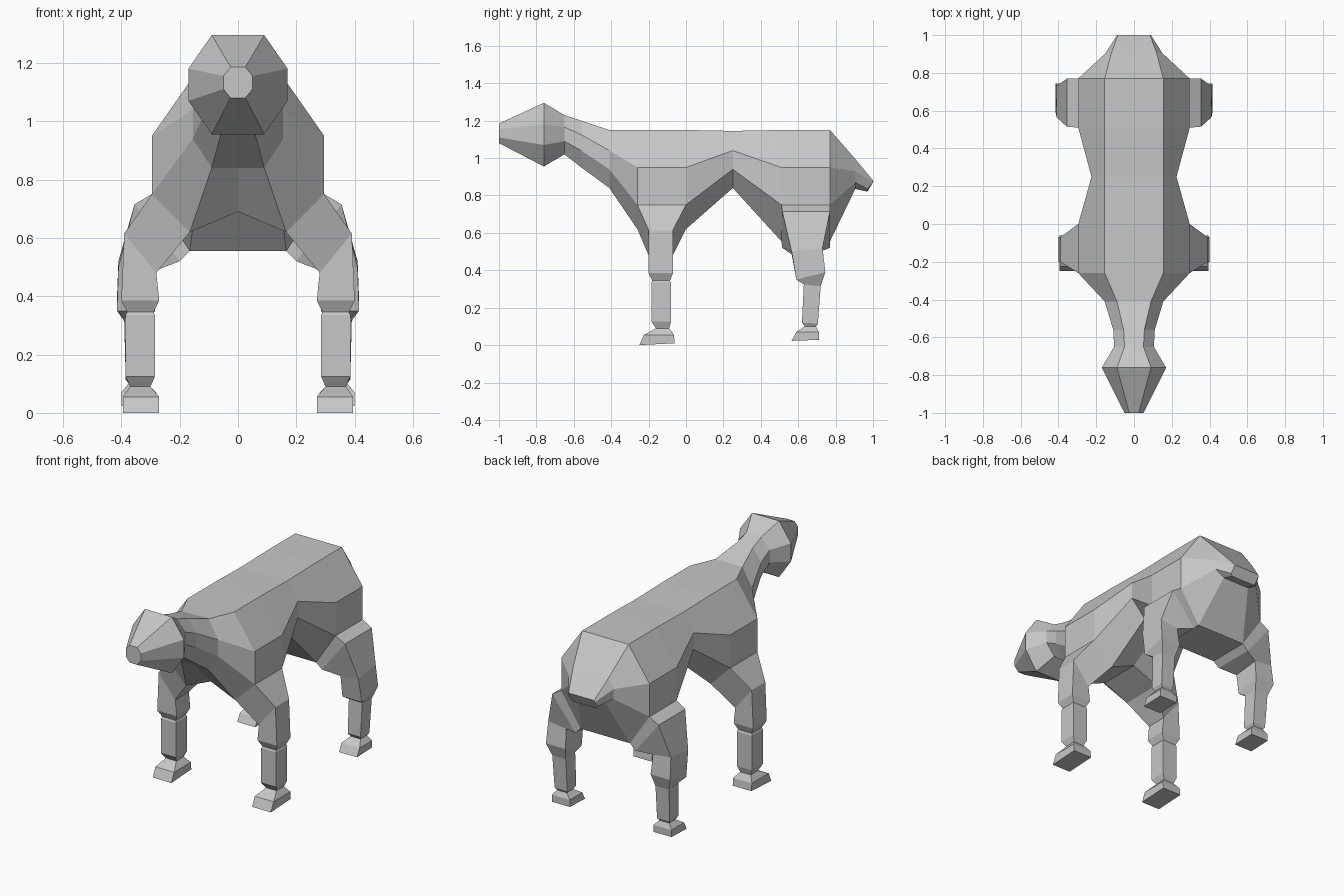
import bpy, bmesh

grey = bpy.data.materials.new("plain grey")
grey.diffuse_color = (0.57, 0.57, 0.57, 1)


def loft(name, rings, cap_start=True):
    """Skin a list of equal-length point rings with flat faces."""
    bm = bmesh.new()
    loops = [[bm.verts.new(p) for p in ring] for ring in rings]
    for a, b in zip(loops, loops[1:]):
        for i in range(len(a)):
            j = (i + 1) % len(a)
            bm.faces.new((a[i], a[j], b[j], b[i]))
    if cap_start:
        bm.faces.new(loops[0])
    bm.faces.new(loops[-1])
    bmesh.ops.recalc_face_normals(bm, faces=bm.faces)
    mesh = bpy.data.meshes.new(name)
    bm.to_mesh(mesh)
    bm.free()
    mesh.materials.append(grey)
    ob = bpy.data.objects.new(name, mesh)
    bpy.context.collection.objects.link(ob)
    return ob


def section(y, tw, mw, bw, zt, z2, z3, zb, zc=None, yb=None):
    """Octagonal body section; zc lifts the middle of the underside."""
    yb = y if yb is None else yb
    zc = zb if zc is None else zc
    half = [(tw, y, zt), (mw, y, z2), (mw, yb, z3), (bw, yb, zb)]
    return half + [(0, yb, zc)] + [(-x, v, z) for x, v, z in reversed(half)]


# Head, neck, trunk and tail in one skin, muzzle to tail tip
loft("body", [
    section(-1.00, .025, .05, .025, 1.185, 1.155, 1.11, 1.08),
    section(-0.76, .09, .17, .09, 1.295, 1.18, 1.07, .955),
    section(-0.65, .05, .105, .05, 1.23, 1.165, 1.09, 1.02),
    section(-0.56, .055, .11, .06, 1.20, 1.125, 1.04, .95),
    section(-0.41, .09, .155, .09, 1.15, 1.04, .94, .84),
    section(-0.26, .155, .295, .165, 1.15, .95, .75, .62, .69),
    section(0.00, .155, .295, .165, 1.15, .95, .75, .62, .69),
    section(0.25, .155, .225, .13, 1.145, 1.04, .94, .84),
    section(0.51, .155, .295, .165, 1.15, .95, .75, .555),
    section(0.77, .155, .295, .165, 1.15, .95, .75, .555),
    section(0.905, .12, .15, .09, .995, .93, .87, .835),
    section(1.00, .085, .09, .08, .88, .87, .835, .82, yb=.97),
])


def leg(name, rows):
    """Four-sided leg; row = inner x, outer x, front y, back y, inner z, outer z, tilt."""
    rings = [[(xi, y0, zi), (xo, y0, zo), (xo, y1, zo + t), (xi, y1, zi + t)]
             for xi, xo, y0, y1, zi, zo, t in rows]
    ob = loft(name, rings, cap_start=False)
    ob.modifiers.new("mirror", 'MIRROR')


# Shoulder, upper leg, knee, shin, ankle, foot
leg("front_legs", [
    (.165, .295, -.26, .00, .62, .75, 0),
    (.28, .39, -.20, -.07, .48, .615, 0),
    (.27, .40, -.20, -.07, .385, .385, 0),
    (.29, .38, -.18, -.085, .345, .345, 0),
    (.285, .385, -.185, -.08, .335, .335, 0),
    (.285, .385, -.185, -.08, .125, .125, 0),
    (.30, .37, -.16, -.09, .09, .09, 0),
    (.27, .395, -.225, -.065, .055, .055, 0),
    (.27, .395, -.25, -.06, 0, 0, .01),
])

# Hip, thigh, hock, shin, ankle, foot
leg("back_legs", [
    (.165, .295, .51, .77, .555, .75, 0),
    (.20, .355, .515, .77, .52, .715, 0),
    (.29, .41, .565, .73, .485, .50, .02),
    (.285, .415, .59, .745, .35, .35, .04),
    (.30, .39, .63, .72, .325, .325, -.01),
    (.30, .385, .62, .705, .12, .12, -.005),
    (.31, .375, .635, .695, .10, .10, 0),
    (.28, .40, .59, .71, .07, .07, 0),
    (.28, .40, .565, .71, .023, .023, .005),
])
